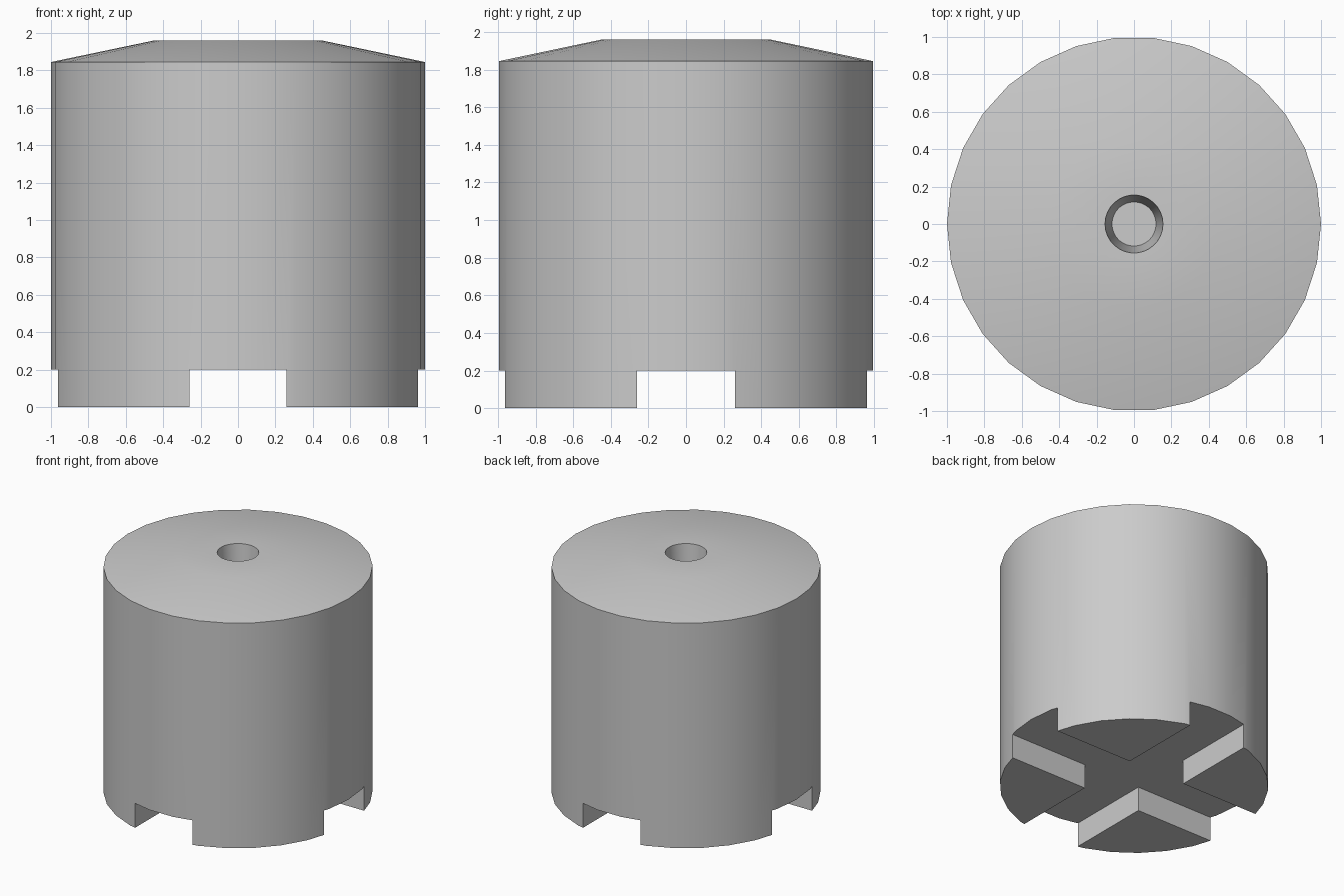
import bpy
import bmesh
import math

default = bpy.data.objects.get("Cube")
if default:
    bpy.data.objects.remove(default, do_unlink=True)

SIDES = 30
FOOT_HEIGHT = 0.2
SLOT_HALF = 0.26

grey = bpy.data.materials.new("plain grey")
grey.use_nodes = True
grey.diffuse_color = (0.6, 0.6, 0.6, 1)
grey.node_tree.nodes["Principled BSDF"].inputs["Base Color"].default_value = (0.6, 0.6, 0.6, 1)


def lathe(name, profile):
    """Closed solid turned around z from (radius, height) points."""
    bm = bmesh.new()
    rings = []
    for radius, z in profile:
        ring = []
        for i in range(SIDES):
            a = math.tau * i / SIDES
            ring.append(bm.verts.new((radius * math.cos(a), radius * math.sin(a), z)))
        rings.append(ring)
    for low, high in zip(rings, rings[1:]):
        for i in range(SIDES):
            j = (i + 1) % SIDES
            bm.faces.new((low[i], low[j], high[j], high[i]))
    bm.faces.new(list(reversed(rings[0])))
    bm.faces.new(rings[-1])
    bmesh.ops.recalc_face_normals(bm, faces=bm.faces)
    mesh = bpy.data.meshes.new(name)
    bm.to_mesh(mesh)
    bm.free()
    obj = bpy.data.objects.new(name, mesh)
    bpy.context.collection.objects.link(obj)
    return obj


# Drum with sloped top and a tapered blind hole
body = lathe("drum_body", [
    (1.0, 0.0),
    (1.0, 1.845),
    (0.45, 1.96),
    (0.155, 1.96),
    (0.118, 1.5),
])
body.data.materials.append(grey)

# Two crossing slots under the drum leave four corner feet
for name, size in (("slot_cutter_x", (3, 2 * SLOT_HALF)), ("slot_cutter_y", (2 * SLOT_HALF, 3))):
    bpy.ops.mesh.primitive_cube_add(size=1, location=(0, 0, FOOT_HEIGHT - 0.5))
    cutter = bpy.context.object
    cutter.name = name
    cutter.scale = (size[0], size[1], 1)
    cutter.hide_render = True
    cutter.data.materials.append(grey)
    cut = body.modifiers.new(name, "BOOLEAN")
    cut.operation = "DIFFERENCE"
    cut.solver = "EXACT"
    cut.object = cutter
    bpy.ops.object.select_all(action="DESELECT")
    body.select_set(True)
    bpy.context.view_layer.objects.active = body
    bpy.ops.object.modifier_apply(modifier=cut.name)
    bpy.data.objects.remove(cutter, do_unlink=True)

# Smooth wall and top, crisp rims
bpy.ops.object.shade_smooth_by_angle(angle=math.radians(30))
